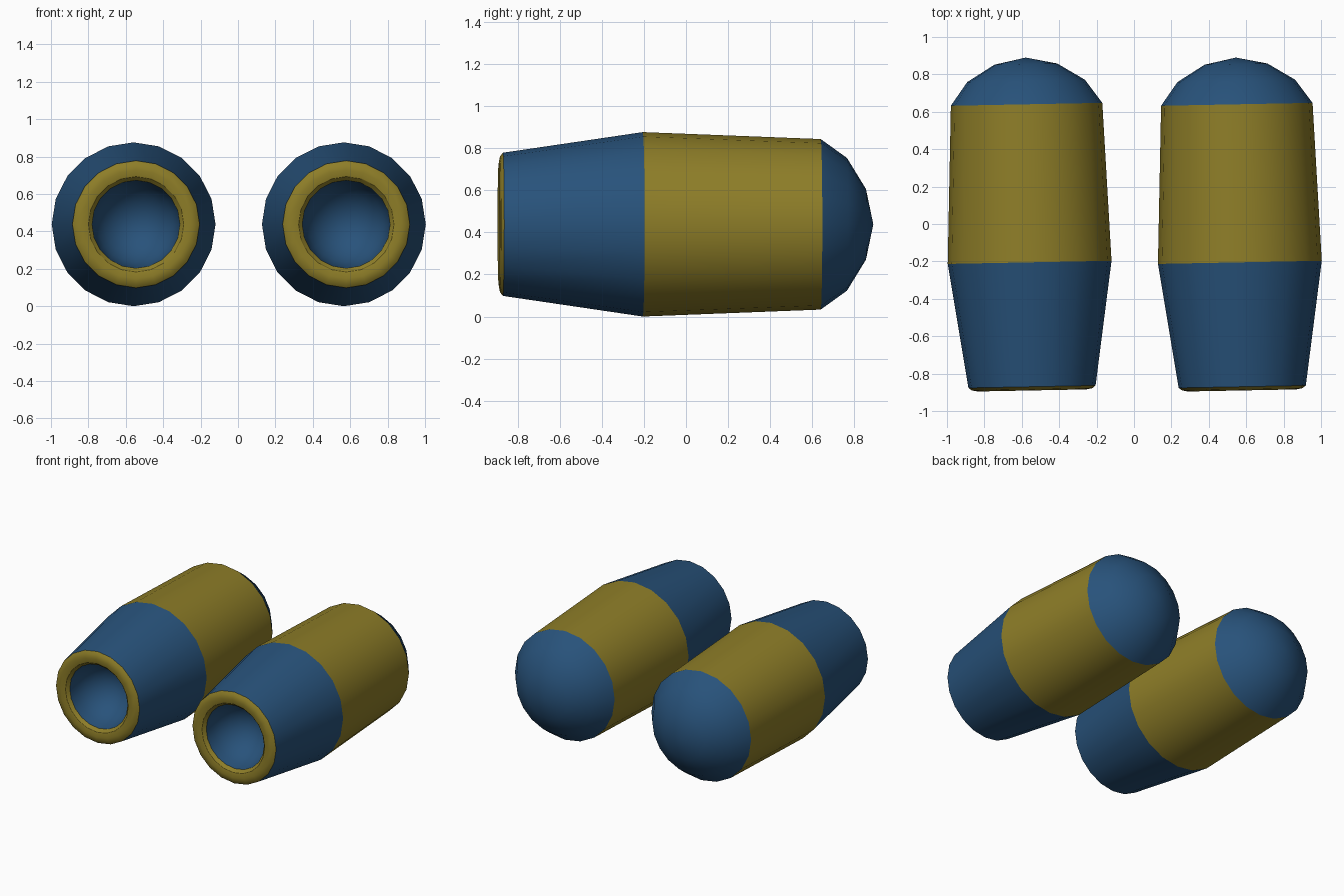
import bpy, bmesh, math
from mathutils import Matrix

cube = bpy.data.objects.get("Cube")
if cube:
    bpy.data.objects.remove(cube, do_unlink=True)

SIDES = 20
RADIUS = 0.438
SPACING = 0.562
YAW = math.radians(1.1)


def material(name, colour):
    mat = bpy.data.materials.new(name)
    mat.use_nodes = True
    mat.diffuse_color = (*colour, 1)
    mat.node_tree.nodes["Principled BSDF"].inputs["Base Color"].default_value = (*colour, 1)
    return mat


blue = material("navy blue", (0.021, 0.085, 0.197))
gold = material("olive gold", (0.27, 0.207, 0.021))


def lathe(name, profile, mat, place):
    """Turn a (radius, y) profile, listed front to back along the outside, around y."""
    bm = bmesh.new()
    rings = []
    for r, y in profile:
        if r == 0:
            rings.append([bm.verts.new((0, y, 0))] * SIDES)
            continue
        angles = [2 * math.pi * i / SIDES for i in range(SIDES)]
        rings.append([bm.verts.new((r * math.cos(a), y, r * math.sin(a))) for a in angles])
    for a, b in zip(rings, rings[1:]):
        for i in range(SIDES):
            j = (i + 1) % SIDES
            corners = list(dict.fromkeys((a[i], b[i], b[j], a[j])))
            bm.faces.new(corners)
    mesh = bpy.data.meshes.new(name)
    bm.to_mesh(mesh)
    bm.free()
    mesh.materials.append(mat)
    obj = bpy.data.objects.new(name, mesh)
    bpy.context.collection.objects.link(obj)
    obj.matrix_world = place
    bpy.ops.object.select_all(action="DESELECT")
    obj.select_set(True)
    bpy.context.view_layer.objects.active = obj
    bpy.ops.object.shade_smooth_by_angle(angle=math.radians(32))


# Outer shell, rounded rim and bowl-shaped hollow
parts = {
    "front_taper": ([(0.34, -0.87), (RADIUS, -0.205)], blue),
    "middle_band": ([(RADIUS, -0.205), (0.405, 0.64)], gold),
    "rear_dome": ([(0.405, 0.64), (0.315, 0.765), (0.168, 0.855), (0, 0.89)], blue),
    "rim": ([(0.235, -0.86), (0.255, -0.882), (0.29, -0.89),
             (0.322, -0.884), (0.34, -0.87)], gold),
    "hollow": ([(0, -0.6)] + [(0.235 * math.sin(t * math.pi / 12),
                               -0.86 + 0.26 * math.cos(t * math.pi / 12))
                              for t in range(1, 7)], blue),
}

# Two identical capsules, side by side and turned very slightly the same way
for side, x in (("left", SPACING), ("right", -SPACING)):
    place = Matrix.Translation((x, 0, RADIUS)) @ Matrix.Rotation(YAW, 4, "Z")
    for part, (profile, mat) in parts.items():
        lathe(f"{side}_{part}", profile, mat, place)
